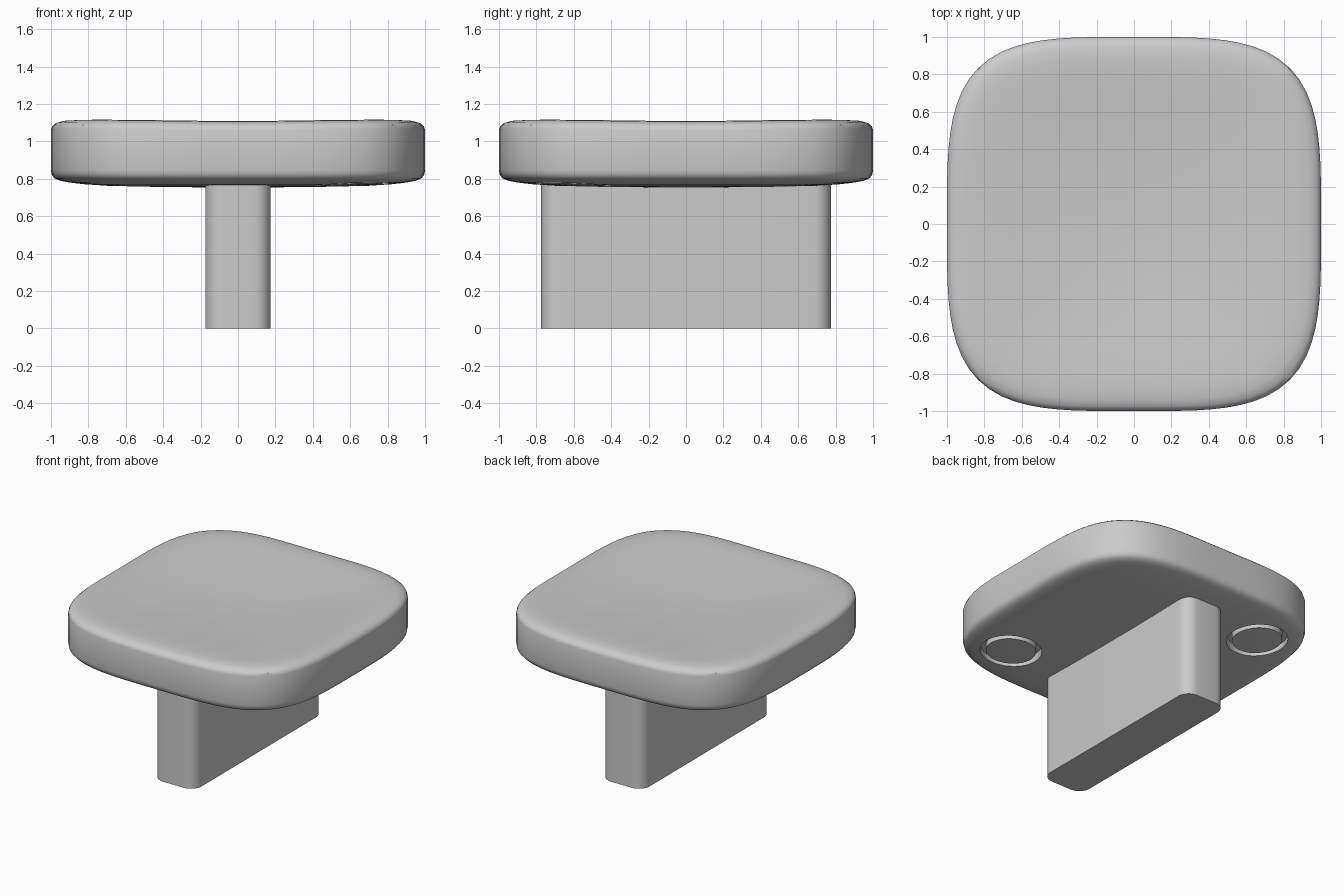
import bpy, bmesh, math

cube = bpy.data.objects.get("Cube")
if cube:
    bpy.data.objects.remove(cube, do_unlink=True)

SEGMENTS = 96

grey = bpy.data.materials.new("plain_grey")
grey.use_nodes = True
grey.diffuse_color = (0.6, 0.6, 0.6, 1)
grey.node_tree.nodes["Principled BSDF"].inputs["Base Color"].default_value = (0.6, 0.6, 0.6, 1)


def add_object(name, bm):
    bmesh.ops.recalc_face_normals(bm, faces=bm.faces)
    mesh = bpy.data.meshes.new(name)
    bm.to_mesh(mesh)
    bm.free()
    mesh.materials.append(grey)
    obj = bpy.data.objects.new(name, mesh)
    bpy.context.collection.objects.link(obj)
    return obj


def activate(obj):
    bpy.ops.object.select_all(action="DESELECT")
    obj.select_set(True)
    bpy.context.view_layer.objects.active = obj


def bridge(bm, a, b):
    for i in range(len(a)):
        j = (i + 1) % len(a)
        bm.faces.new((a[i], a[j], b[j], b[i]))


def squircle(angle, power=3.8):
    c, s = math.cos(angle), math.sin(angle)
    r = (abs(c) ** power + abs(s) ** power) ** (-1 / power)
    return r * c, r * s


# Cushion-shaped slab: scaled squircle rings, from underside centre to dished top
def make_slab():
    profile = [(0.25, 0.755), (0.5, 0.758), (0.7, 0.763), (0.82, 0.771), (0.9, 0.78),
               (0.95, 0.79), (0.98, 0.802), (0.995, 0.82), (1, 0.845), (1, 1.06),
               (0.994, 1.08), (0.975, 1.096), (0.94, 1.106), (0.88, 1.109), (0.8, 1.106),
               (0.65, 1.094), (0.45, 1.077), (0.2, 1.063)]
    bm = bmesh.new()
    rings = []
    for scale, z in profile:
        ring = []
        for i in range(SEGMENTS):
            a = math.tau * i / SEGMENTS
            x, y = squircle(a)
            lift = 0.008 * scale * math.sin(2 * a) ** 2 if z > 1 else 0
            ring.append(bm.verts.new((x * scale, y * scale, z + lift)))
        rings.append(ring)
    for a, b in zip(rings, rings[1:]):
        bridge(bm, a, b)
    for ring, z in ((rings[0], 0.754), (rings[-1], 1.06)):
        centre = bm.verts.new((0, 0, z))
        for i in range(SEGMENTS):
            bm.faces.new((ring[i], ring[(i + 1) % SEGMENTS], centre))
    return add_object("slab", bm)


# Washer-shaped cutter for a circular groove
def make_groove_cutter(x, y, inner=0.172, outer=0.212, low=0.7, high=0.82):
    bm = bmesh.new()
    loops = []
    for r, z in ((inner, low), (outer, low), (outer, high), (inner, high)):
        loops.append([bm.verts.new((x + r * math.cos(math.tau * i / 48),
                                    y + r * math.sin(math.tau * i / 48), z))
                      for i in range(48)])
    for k in range(4):
        bridge(bm, loops[k], loops[(k + 1) % 4])
    cutter = add_object("groove_cutter", bm)
    cutter.hide_render = True
    return cutter


slab = make_slab()
activate(slab)
for side in (1, -1):
    cutter = make_groove_cutter(0.6 * side, -0.6 * side)
    cut = slab.modifiers.new("groove", "BOOLEAN")
    cut.operation = "DIFFERENCE"
    cut.solver = "EXACT"
    cut.object = cutter
    activate(slab)
    bpy.ops.object.modifier_apply(modifier=cut.name)
    bpy.data.objects.remove(cutter, do_unlink=True)

# Stem: upright block with rounded vertical edges
bm = bmesh.new()
bmesh.ops.create_cube(bm, size=1)
for v in bm.verts:
    v.co = (v.co.x * 0.35, v.co.y * 1.55, (v.co.z + 0.5) * 0.8)
upright = [e for e in bm.edges if abs(e.verts[0].co.z - e.verts[1].co.z) > 0.1]
bmesh.ops.bevel(bm, geom=upright, offset=0.09, segments=8, profile=0.5, affect="EDGES")
stem = add_object("stem", bm)

for obj in (slab, stem):
    activate(obj)
    bpy.ops.object.shade_smooth_by_angle(angle=math.radians(35))
